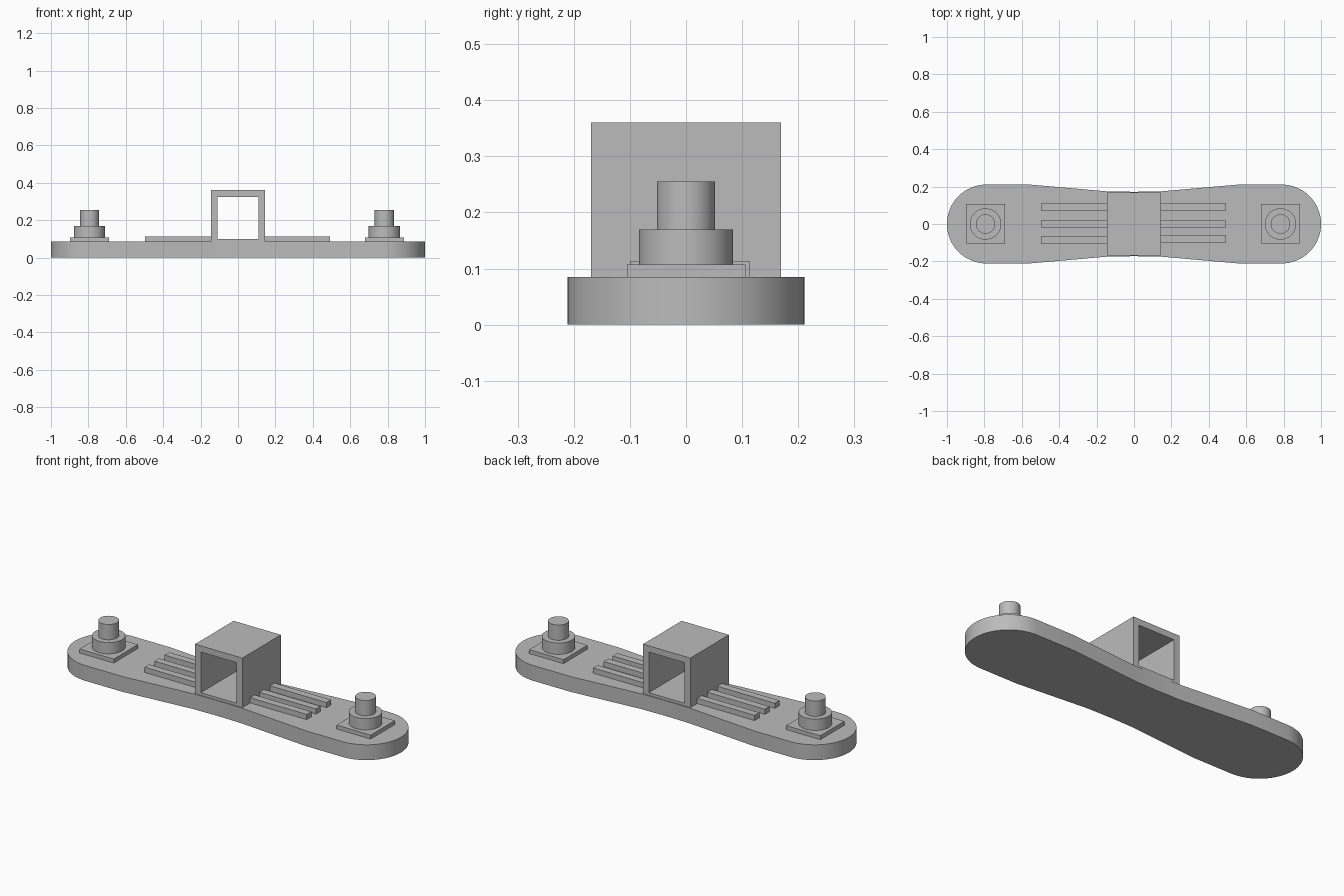
import bpy
import bmesh
import math

if "Cube" in bpy.data.objects:
    bpy.data.objects.remove(bpy.data.objects["Cube"], do_unlink=True)

grey = bpy.data.materials.new("plain_grey")
grey.use_nodes = True
colour = (0.5, 0.5, 0.5, 1)
grey.diffuse_color = colour
grey.node_tree.nodes["Principled BSDF"].inputs["Base Color"].default_value = colour


def finish(bm, name, smooth=False):
    bmesh.ops.recalc_face_normals(bm, faces=bm.faces)
    mesh = bpy.data.meshes.new(name)
    bm.to_mesh(mesh)
    bm.free()
    mesh.materials.append(grey)
    obj = bpy.data.objects.new(name, mesh)
    bpy.context.collection.objects.link(obj)
    if smooth:
        bpy.ops.object.select_all(action="DESELECT")
        obj.select_set(True)
        bpy.context.view_layer.objects.active = obj
        bpy.ops.object.shade_smooth_by_angle(angle=math.radians(30))
    return obj


def prism(name, outline, z0, z1, smooth=False):
    """Extrude a flat outline upward."""
    bm = bmesh.new()
    face = bm.faces.new([bm.verts.new((x, y, z0)) for x, y in outline])
    ext = bmesh.ops.extrude_face_region(bm, geom=[face])
    top = [v for v in ext["geom"] if isinstance(v, bmesh.types.BMVert)]
    bmesh.ops.translate(bm, verts=top, vec=(0, 0, z1 - z0))
    return finish(bm, name, smooth)


def box(name, x0, x1, y0, y1, z0, z1):
    return prism(name, [(x0, y0), (x1, y0), (x1, y1), (x0, y1)], z0, z1)


def disc(name, x, radius, z0, z1, sides=48):
    angles = [2 * math.pi * i / sides for i in range(sides)]
    ring = [(x + radius * math.cos(a), radius * math.sin(a)) for a in angles]
    return prism(name, ring, z0, z1, True)


# Base plate: round ends, gently narrowed waist
TOP, R = 0.085, 0.211
quarter = [(0.789 + R * math.cos(a), R * math.sin(a))
           for a in (math.pi / 2 * i / 16 for i in range(17))]
quarter += [(0.56, R), (0.15, 0.175), (0, 0.172)]
half = quarter + [(-x, y) for x, y in reversed(quarter[:-1])]
outline = half + [(x, -y) for x, y in reversed(half[1:-1])]
prism("base_plate", outline, 0, TOP, True)

# Square tube across the waist, open at front and back
bm = bmesh.new()
loops = []
for y in (-0.169, 0.169):
    for hw, z0, z1 in ((0.145, 0.065, 0.36), (0.11, 0.1, 0.325)):
        loops.append([bm.verts.new(p) for p in
                      ((-hw, y, z0), (hw, y, z0), (hw, y, z1), (-hw, y, z1))])
front_out, front_in, back_out, back_in = loops
for a, b in ((front_out, front_in), (back_out, back_in),
             (front_out, back_out), (front_in, back_in)):
    for i in range(4):
        j = (i + 1) % 4
        bm.faces.new((a[i], a[j], b[j], b[i]))
finish(bm, "square_tube")

# Stepped posts and raised ribs on each side
sides = (("left", 0.783, 0.14, 0.492, (-0.08, 0, 0.093)),
         ("right", -0.794, -0.498, -0.14, (-0.087, 0, 0.089)))
for side, px, x0, x1, rows in sides:
    box(side + "_post_pad", px - 0.105, px + 0.105, -0.105, 0.106, TOP - 0.01, 0.107)
    disc(side + "_post_collar", px, 0.084, 0.1, 0.17)
    disc(side + "_post_pin", px, 0.052, 0.16, 0.255)
    for n, y in enumerate(rows, 1):
        box(f"{side}_rib_{n}", x0, x1, y - 0.02, y + 0.02, TOP - 0.01, 0.114)
